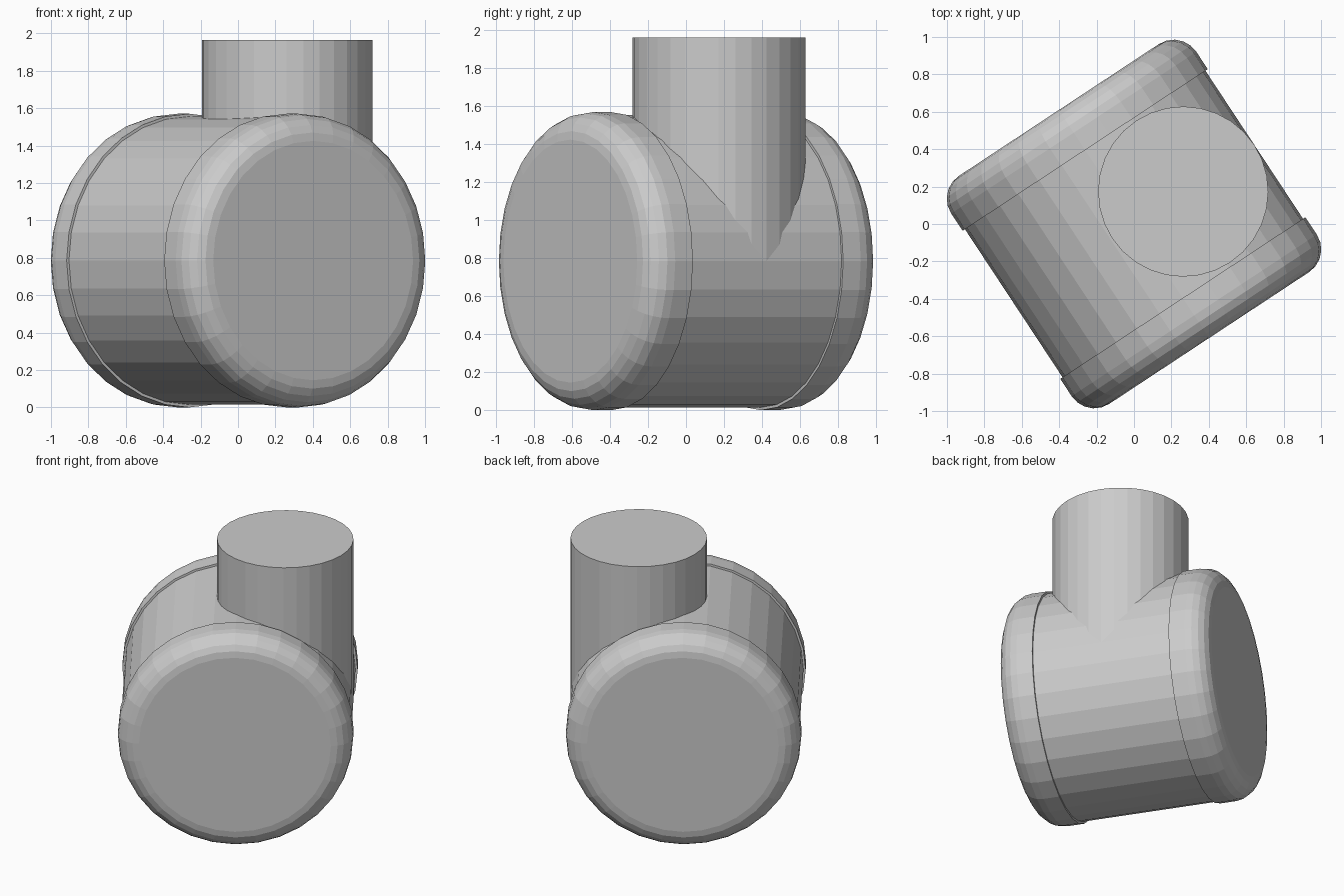
import bpy, bmesh
from math import sin, cos, pi, radians
from mathutils import Matrix

if "Cube" in bpy.data.objects:
    bpy.data.objects.remove(bpy.data.objects["Cube"])

SIDES = 32
TURN = Matrix.Rotation(radians(33.4), 4, 'Z')
R_CAP, R_BODY, AXIS_Z = 0.785, 0.77, 0.785
R_PIPE = 0.455


def lathe(name, profile, place):
    """Closed solid turned about local z from (radius, height) points."""
    bm = bmesh.new()
    rings = [[bm.verts.new((r * cos(2 * pi * i / SIDES), r * sin(2 * pi * i / SIDES), h))
              for i in range(SIDES)] for r, h in profile]
    for a, b in zip(rings, rings[1:]):
        for i in range(SIDES):
            j = (i + 1) % SIDES
            bm.faces.new((a[i], a[j], b[j], b[i]))
    bm.faces.new(rings[0][::-1])
    bm.faces.new(rings[-1])
    bmesh.ops.recalc_face_normals(bm, faces=bm.faces)
    mesh = bpy.data.meshes.new(name)
    bm.to_mesh(mesh)
    bm.free()
    obj = bpy.data.objects.new(name, mesh)
    bpy.context.collection.objects.link(obj)
    obj.matrix_world = TURN @ place
    return obj


lift = Matrix.Translation((0, 0, AXIS_Z))

# Horizontal drum
lathe("drum_body", [(R_BODY, -0.48), (R_BODY, 0.48)],
      lift @ Matrix.Rotation(pi / 2, 4, 'X'))

# Rounded end caps, slightly wider than the drum
fillet, steps, face = 0.145, 5, 0.73
cap = [(R_CAP, 0.474)]
for k in range(steps + 1):
    t = k / steps * pi / 2
    cap.append((R_CAP - fillet + fillet * cos(t), face - fillet + fillet * sin(t)))
for name, angle in (("front_cap", pi / 2), ("back_cap", -pi / 2)):
    lathe(name, cap, lift @ Matrix.Rotation(angle, 4, 'X'))

# Vertical outlet pipe, tangent to the side of the drum
lathe("outlet_pipe", [(R_PIPE, AXIS_Z), (R_PIPE, 1.963)],
      Matrix.Translation((R_BODY - R_PIPE, 0, 0)))
